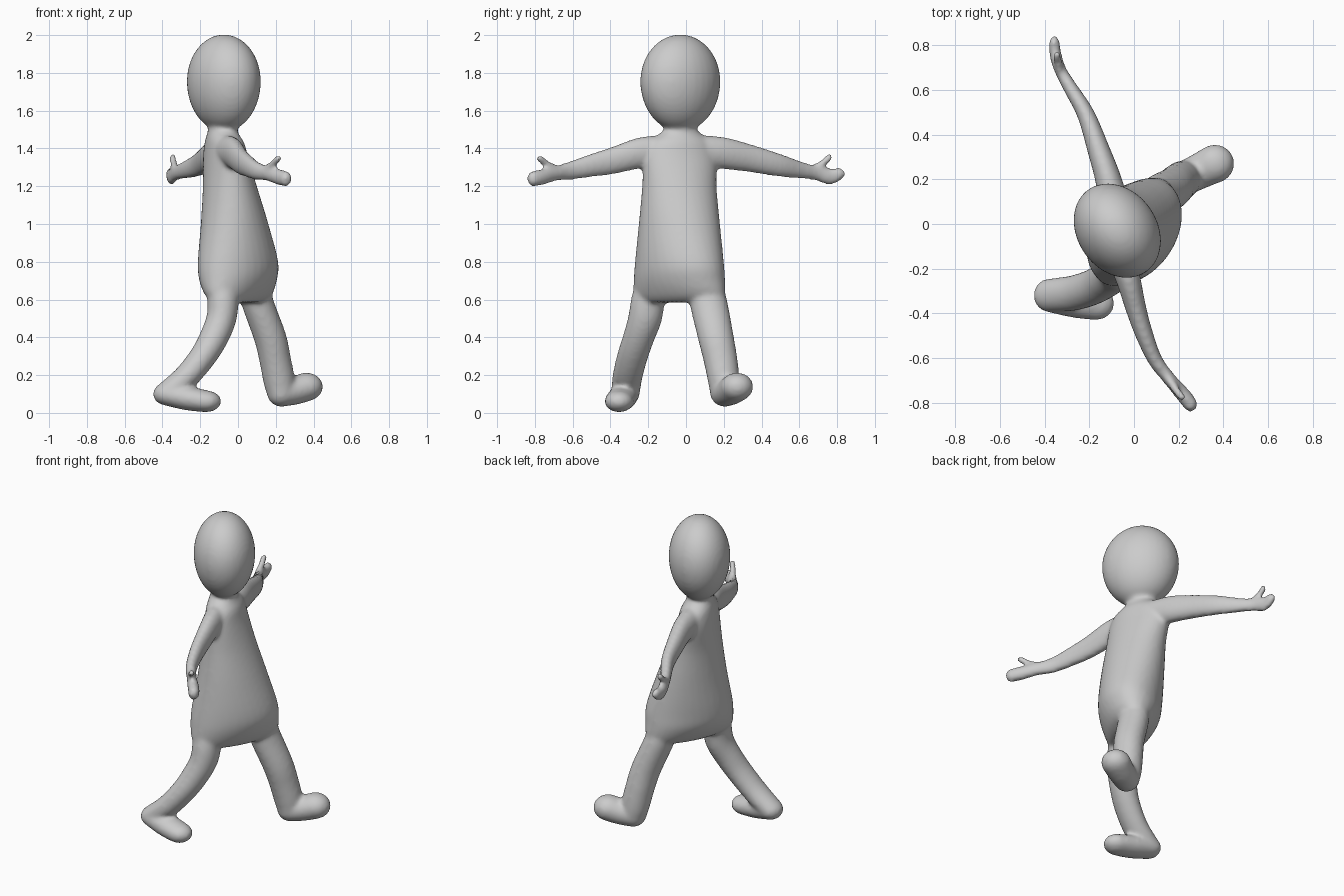
import bpy, bmesh
from math import sin, cos, pi
from mathutils import Vector

bm = bmesh.new()


def skin(rows):
    """Bridge rings of points into a closed shell."""
    rows = [[bm.verts.new(p) for p in r] for r in rows]
    n = len(rows[0])
    for a, b in zip(rows, rows[1:]):
        for i in range(n):
            j = (i + 1) % n
            bm.faces.new((a[i], a[j], b[j], b[i]))
    bm.faces.new(rows[0][::-1])
    bm.faces.new(rows[-1])


def loft(rings, n=32):
    """Closed loft of level ovals: (z, cx, cy, rx, ry, skew)."""
    skin([[(cx + rx * cos(2 * pi * i / n), cy + ry * sin(2 * pi * i / n + k), z)
           for i in range(n)] for z, cx, cy, rx, ry, k in rings])


def spline(p, steps):
    """Smooth interpolation through rows of numbers."""
    out = []
    for i in range(len(p) - 1):
        a, b, c, d = p[max(i - 1, 0)], p[i], p[i + 1], p[min(i + 2, len(p) - 1)]
        for s in range(steps):
            t = s / steps
            out.append([0.5 * (2 * q + (r - o) * t + (2 * o - 5 * q + 4 * r - u) * t * t
                               + (3 * q - o - 3 * r + u) * t ** 3)
                        for o, q, r, u in zip(a, b, c, d)])
    return out + [list(p[-1])]


def limb(ref, points, n=20):
    """Round-ended tube through (x, y, z, rx, ry, rz)."""
    pts = spline(points, 4)
    last = len(pts) - 1
    rows = []
    for i, p in enumerate(pts):
        t = (Vector(pts[min(i + 1, last)][:3]) - Vector(pts[max(i - 1, 0)][:3])).normalized()
        u = t.cross(Vector(ref)).normalized()
        v = t.cross(u)
        tilts = [0]
        if i == 0:
            tilts = [-1.5, -1.2, -0.9, -0.6, -0.3, 0]
        elif i == last:
            tilts = [0, 0.3, 0.6, 0.9, 1.2, 1.5]
        for a in tilts:
            row = []
            for k in range(n):
                w = 2 * pi * k / n
                d = (u * cos(w) + v * sin(w)) * cos(a) + t * sin(a)
                row.append([p[m] + d[m] * p[m + 3] for m in range(3)])
            rows.append(row)
    skin(rows)


X, Y = (1, 0, 0), (0, 1, 0)

# torso and neck
loft(spline([
    (0.585, 0.005, -0.035, 0.13, 0.21, 0.7),
    (0.62, 0.003, -0.035, 0.175, 0.24, 0.6),
    (0.70, 0.0, -0.035, 0.205, 0.242, 0.4),
    (0.80, 0.0, -0.035, 0.213, 0.235, 0.3),
    (1.00, -0.018, -0.035, 0.179, 0.215, 0.1),
    (1.20, -0.043, -0.035, 0.143, 0.197, -0.1),
    (1.35, -0.065, -0.03, 0.12, 0.195, -0.3),
    (1.43, -0.072, -0.03, 0.105, 0.17, -0.3),
    (1.475, -0.08, -0.03, 0.085, 0.115, -0.2),
    (1.51, -0.08, -0.03, 0.078, 0.085, -0.1),
    (1.60, -0.078, -0.03, 0.09, 0.1, -0.1)], 4))

# egg-shaped head
head = []
for i in range(1, 28):
    a = -pi / 2 + pi * i / 28
    head.append((1.755 + sin(a) * (0.248 if a > 0 else 0.265), -0.075, -0.03,
                 0.196 * cos(a), 0.212 * cos(a), -0.22))
loft(head)

# leading leg and foot
limb(Y, [(0.07, 0.09, 0.72, 0.09, 0.09, 0.09), (0.105, 0.12, 0.58, 0.085, 0.1, 0.08),
         (0.17, 0.158, 0.40, 0.086, 0.095, 0.08), (0.197, 0.183, 0.28, 0.084, 0.09, 0.08),
         (0.218, 0.2, 0.17, 0.084, 0.084, 0.08), (0.228, 0.205, 0.105, 0.075, 0.078, 0.073)])
limb(Y, [(0.228, 0.205, 0.105, 0.075, 0.078, 0.073), (0.30, 0.24, 0.118, 0.078, 0.082, 0.075),
         (0.362, 0.27, 0.138, 0.088, 0.087, 0.076)])

# trailing leg and foot
limb(Y, [(-0.09, -0.16, 0.74, 0.09, 0.09, 0.09), (-0.08, -0.2, 0.60, 0.083, 0.09, 0.08),
         (-0.088, -0.217, 0.50, 0.08, 0.09, 0.075), (-0.127, -0.25, 0.40, 0.078, 0.084, 0.072),
         (-0.185, -0.283, 0.30, 0.072, 0.082, 0.07), (-0.275, -0.31, 0.19, 0.068, 0.08, 0.066),
         (-0.382, -0.32, 0.10, 0.068, 0.075, 0.06)])
limb(Y, [(-0.382, -0.32, 0.10, 0.068, 0.075, 0.06), (-0.27, -0.34, 0.078, 0.075, 0.08, 0.064),
         (-0.17, -0.355, 0.061, 0.082, 0.077, 0.058)])

# arm and hand on the +y side
limb(X, [(-0.09, 0.08, 1.39, 0.07, 0.06, 0.08), (-0.115, 0.2, 1.375, 0.06, 0.05, 0.085),
         (-0.158, 0.33, 1.35, 0.051, 0.05, 0.075), (-0.215, 0.49, 1.312, 0.04, 0.04, 0.062),
         (-0.285, 0.61, 1.285, 0.033, 0.03, 0.046), (-0.33, 0.69, 1.27, 0.027, 0.03, 0.04),
         (-0.352, 0.76, 1.252, 0.026, 0.045, 0.045), (-0.357, 0.808, 1.265, 0.025, 0.036, 0.034)])
limb(X, [(-0.33, 0.675, 1.29, 0.02, 0.02, 0.025), (-0.34, 0.72, 1.318, 0.019, 0.02, 0.02),
         (-0.345, 0.757, 1.352, 0.019, 0.019, 0.022)])

# arm and hand on the -y side
limb(X, [(-0.06, -0.13, 1.39, 0.07, 0.06, 0.08), (-0.025, -0.25, 1.375, 0.056, 0.05, 0.083),
         (0.012, -0.39, 1.335, 0.046, 0.045, 0.073), (0.048, -0.5, 1.31, 0.04, 0.04, 0.062),
         (0.095, -0.61, 1.283, 0.033, 0.033, 0.05), (0.155, -0.69, 1.268, 0.03, 0.03, 0.04),
         (0.22, -0.765, 1.247, 0.033, 0.035, 0.042), (0.253, -0.808, 1.24, 0.032, 0.034, 0.042)])
limb(X, [(0.15, -0.685, 1.29, 0.02, 0.02, 0.025), (0.182, -0.735, 1.316, 0.019, 0.019, 0.02),
         (0.212, -0.775, 1.347, 0.019, 0.019, 0.02)])

# merge the parts into one smooth skin
bmesh.ops.recalc_face_normals(bm, faces=bm.faces[:])
mesh = bpy.data.meshes.new("walking_figure")
bm.to_mesh(mesh)
bm.free()
figure = bpy.data.objects.new("walking_figure", mesh)
bpy.context.collection.objects.link(figure)
remesh = figure.modifiers.new("merge", 'REMESH')
remesh.mode = 'VOXEL'
remesh.voxel_size = 0.012
remesh.use_smooth_shade = True
soften = figure.modifiers.new("soften", 'SMOOTH')
soften.factor = 0.5
soften.iterations = 8
